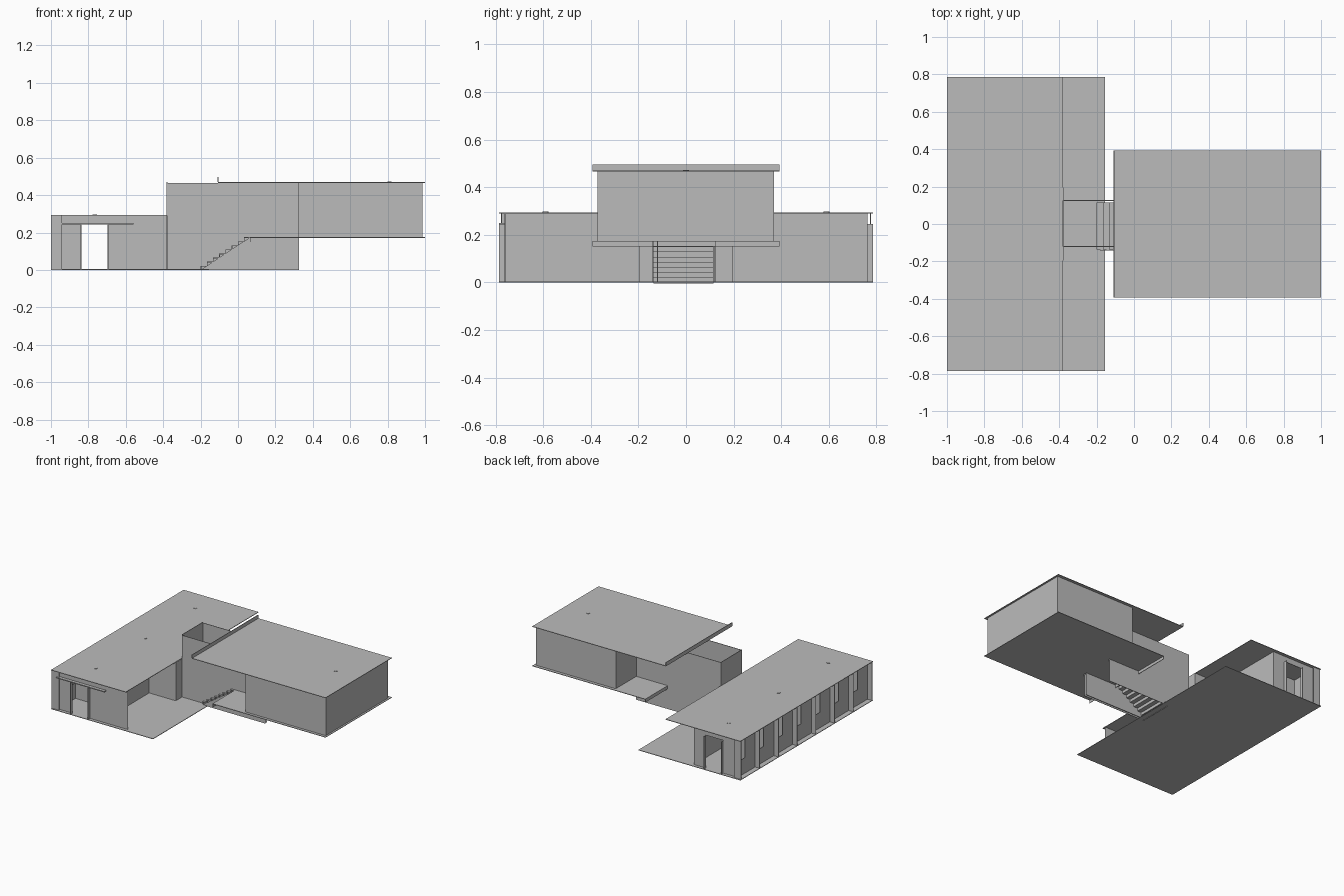
import bpy
import bmesh

T = 0.004  # sheet thickness

cube = bpy.data.objects.get("Cube")
if cube:
    bpy.data.objects.remove(cube, do_unlink=True)

grey = bpy.data.materials.new("plain_grey")
grey.use_nodes = True
COLOUR = (0.5, 0.5, 0.5, 1)
grey.diffuse_color = COLOUR
grey.node_tree.nodes["Principled BSDF"].inputs["Base Color"].default_value = COLOUR


def finish(name, bm):
    bmesh.ops.recalc_face_normals(bm, faces=bm.faces)
    mesh = bpy.data.meshes.new(name)
    bm.to_mesh(mesh)
    bm.free()
    mesh.materials.append(grey)
    obj = bpy.data.objects.new(name, mesh)
    bpy.context.collection.objects.link(obj)
    return obj


def box(name, x, y, z):
    """Box from three (low, high) ranges."""
    bm = bmesh.new()
    bmesh.ops.create_cube(bm, size=1)
    for v in bm.verts:
        v.co = [r[0] if c < 0 else r[1] for c, r in zip(v.co, (x, y, z))]
    return finish(name, bm)


def wall_x(name, x, y, z):
    """Sheet wall running along y."""
    return box(name, (x - T / 2, x + T / 2), y, z)


def wall_y(name, x, y, z):
    """Sheet wall running along x."""
    return box(name, x, (y - T / 2, y + T / 2), z)


def extrude_profile(name, points, y0, y1):
    """Extrude an xz outline along y."""
    bm = bmesh.new()
    face = bm.faces.new([bm.verts.new((x, y0, z)) for x, z in points])
    out = bmesh.ops.extrude_face_region(bm, geom=[face])
    for g in out["geom"]:
        if isinstance(g, bmesh.types.BMVert):
            g.co.y = y1
    return finish(name, bm)


def vent(name, x, y, z):
    bm = bmesh.new()
    bmesh.ops.create_cone(bm, cap_ends=True, segments=12, radius1=0.012,
                          radius2=0.012, depth=0.006)
    bmesh.ops.translate(bm, verts=bm.verts, vec=(x, y, z))
    finish(name, bm)


LOW, HIGH, FLOOR = 0.294, 0.47, 0.175   # low roof, high roof, upper floor
END = 0.785                             # half length of the low wing
LOW_Z = (0, LOW - T)

# Low wing: ground slab and roof
box("ground_slab", (-1, -0.155), (-END, END), (0, T))
box("low_roof", (-1, -0.38), (-END, END), (LOW - T, LOW))

# Low wing: west wall with fins, room partitions and window sills
bays = 7
pitch = 2 * (END - 0.01) / bays
for i in range(bays + 1):
    y = -END + 0.01 + i * pitch
    wall_y("west_fin", (-1, -0.94), y, LOW_Z)
    if i < bays:
        wall_x("west_panel", -0.96, (y, y + pitch * 0.55), LOW_Z)
        wall_x("west_sill", -0.96, (y + pitch * 0.55, y + pitch), (0, 0.12))
    if 0 < i < bays:
        wall_y("room_partition", (-0.96, -0.84), y, LOW_Z)

# Low wing: end walls with a passage between
for side, right_edge in ((-1, -0.38), (1, -0.6)):
    y = side * 0.76
    wall_y("end_wall_west", (-0.96, -0.84), y, LOW_Z)
    wall_y("end_wall_east", (-0.695, right_edge), y, LOW_Z)
    wall_y("passage_header", (-0.84, -0.695), y, (0.25, LOW - T))
    for x in (-0.84, -0.695):
        wall_x("passage_jamb", x, sorted((y, side * END)), (0, 0.245))
box("south_canopy", (-0.96, -0.56), (-END, -0.76), (0.243, 0.25))

# Low wing: recessed east walls and the entry block around the link
for side in (-1, 1):
    wall_x("recessed_east_wall", -0.6, sorted((side * 0.195, side * 0.76)), LOW_Z)
    wall_y("entry_side_wall", (-0.6, -0.38), side * 0.195, LOW_Z)
    wall_x("entry_return", -0.38, sorted((side * 0.195, side * 0.12)), LOW_Z)

# Link: open-topped core between the wings
wall_y("core_south_wall", (-0.38, 0.325), -0.12, (0, HIGH - T))
wall_y("core_north_wall", (-0.38, 0.325), 0.125, (0, HIGH - T))
wall_x("core_west_wall", -0.38, (-0.12, 0.125), (0.25, HIGH))

# Stair with stringer wall
foot, head, steps = -0.2, 0.065, 8
run, rise = (head - foot) / steps, FLOOR / steps
upper = []
for i in range(steps):
    upper += [(foot + i * run, i * rise), (foot + i * run, (i + 1) * rise)]
upper.append((head, FLOOR))
lower = [(x + T, z - T) for x, z in reversed(upper)]
extrude_profile("stair", upper + lower, -0.137, 0.115)
extrude_profile("stair_stringer", [(foot, 0), (head, FLOOR), (head, 0)],
                -0.141, -0.137)
wall_y("under_floor_wall", (head, 0.325), -0.139, (0, FLOOR))

# Upper wing: floor, roof and their west edge boards
SPAN = (-0.392, 0.392)
box("upper_floor", (head, 1), SPAN, (FLOOR - T, FLOOR))
box("upper_roof", (-0.107, 1), SPAN, (HIGH - T, HIGH))
wall_x("floor_edge_board", head, SPAN, (0.15, FLOOR))
wall_x("roof_edge_board", -0.107, SPAN, (HIGH, 0.496))

# Upper wing: enclosed room
UP_Z = (FLOOR, HIGH - T)
wall_x("upper_east_wall", 0.985, (-0.37, 0.368), UP_Z)
for y in (-0.37, 0.368):
    wall_y("upper_long_wall", (0.325, 0.985), y, UP_Z)
wall_x("upper_west_wall_south", 0.325, (-0.37, -0.12), UP_Z)
wall_x("upper_west_wall_north", 0.325, (0.125, 0.368), UP_Z)

# Roof vents
for y in (-0.59, 0, 0.59):
    vent("low_roof_vent", -0.767, y, LOW)
vent("upper_roof_vent", 0.81, 0, HIGH)
